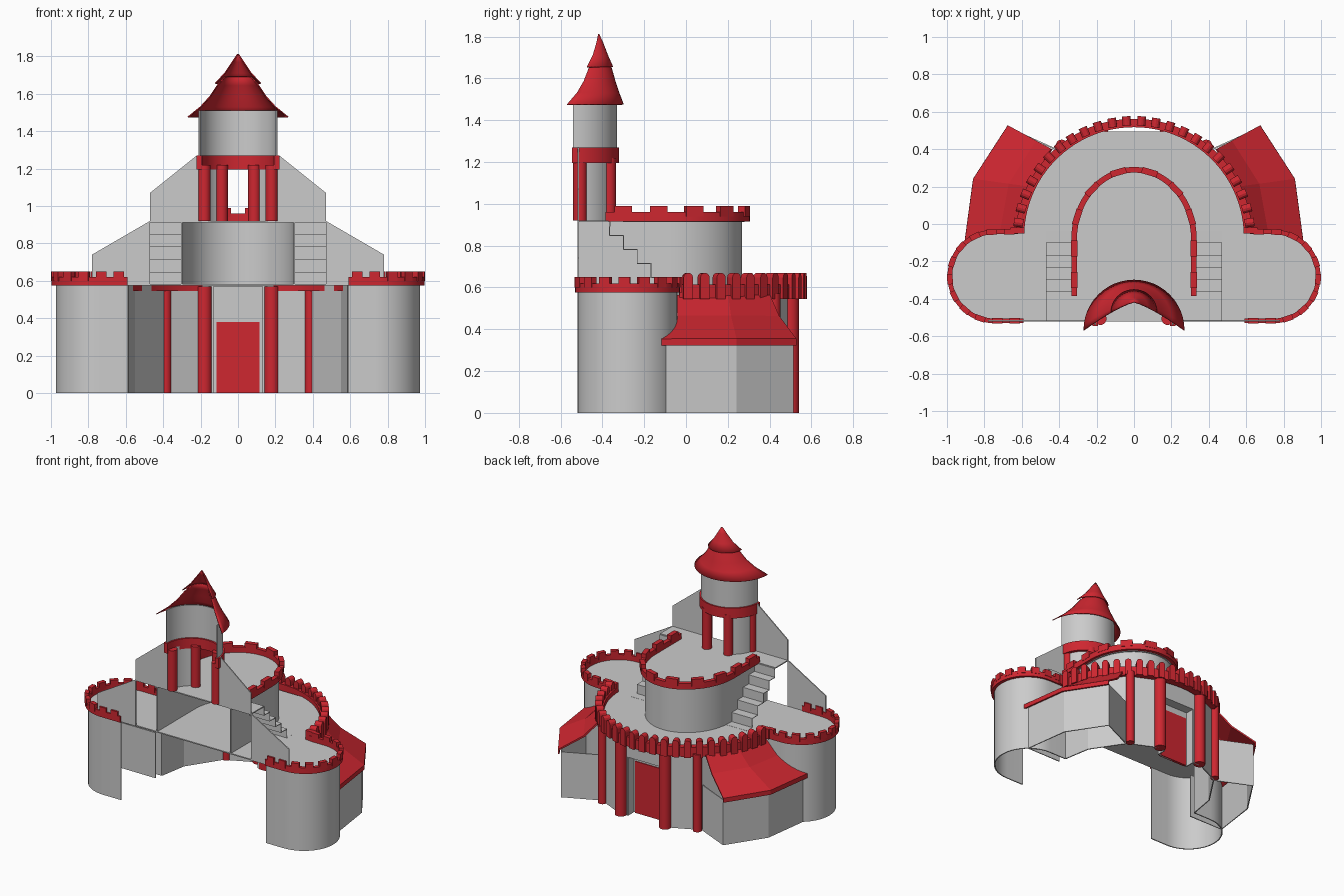
import bpy, bmesh, math
from mathutils import Vector

if "Cube" in bpy.data.objects:
    bpy.data.objects.remove(bpy.data.objects["Cube"])

red = bpy.data.materials.new("red")
red.diffuse_color = (0.62, 0.02, 0.03, 1)
red.use_nodes = True
red.node_tree.nodes["Principled BSDF"].inputs["Base Color"].default_value = red.diffuse_color


def make(name, verts, faces, mat=None, mirror=False, smooth=True, thick=0):
    me = bpy.data.meshes.new(name)
    me.from_pydata([tuple(v) for v in verts], [], faces)
    bm = bmesh.new()
    bm.from_mesh(me)
    bmesh.ops.recalc_face_normals(bm, faces=bm.faces)
    bm.to_mesh(me)
    bm.free()
    ob = bpy.data.objects.new(name, me)
    bpy.context.collection.objects.link(ob)
    if mat:
        me.materials.append(mat)
    if thick:
        m = ob.modifiers.new("thickness", 'SOLIDIFY')
        m.thickness, m.offset = thick, 0
    if mirror:
        ob.modifiers.new("mirror", 'MIRROR').use_clip = False
    if smooth:
        bpy.ops.object.select_all(action='DESELECT')
        bpy.context.view_layer.objects.active = ob
        ob.select_set(True)
        bpy.ops.object.shade_smooth_by_angle(angle=math.radians(30))
    return ob


def arc(cx, cy, rx, ry, a0, a1, n):
    return [(cx + rx * math.cos(math.radians(a0 + (a1 - a0) * i / n)),
             cy + ry * math.sin(math.radians(a0 + (a1 - a0) * i / n))) for i in range(n + 1)]


def normals(path):
    out = []
    for i in range(len(path)):
        a, b = Vector(path[max(i - 1, 0)]), Vector(path[min(i + 1, len(path) - 1)])
        d = (b - a).normalized()
        out.append(Vector((d.y, -d.x)))
    return out


def wall(name, path, z0, z1, t=0.008, **kw):
    """Wall of thickness t that follows a plan path."""
    v, f = [], []
    for p, n in zip(path, normals(path)):
        for s, z in ((-1, z0), (1, z0), (1, z1), (-1, z1)):
            q = Vector(p) + n * (s * t / 2)
            v.append((q.x, q.y, z))
    for i in range(len(path) - 1):
        a = 4 * i
        f += [(a + k, a + (k + 1) % 4, a + 4 + (k + 1) % 4, a + 4 + k) for k in range(4)]
    e = 4 * len(path) - 4
    f += [(0, 1, 2, 3), (e, e + 1, e + 2, e + 3)]
    return make(name, v, f, **kw)


def prism(name, pts3, shift, **kw):
    """Flat outline pushed along a vector."""
    n, s = len(pts3), Vector(shift)
    v = [Vector(p) for p in pts3] + [Vector(p) + s for p in pts3]
    f = [tuple(range(n)), tuple(range(n, 2 * n))]
    f += [(i, (i + 1) % n, n + (i + 1) % n, n + i) for i in range(n)]
    return make(name, v, f, **kw)


def merlons(name, path, count, width, depth, z0, z1, out=0, rounded=False, mirror=False):
    """Evenly spaced battlement blocks along a path."""
    P = [Vector(p) for p in path]
    L = [(b - a).length for a, b in zip(P, P[1:])]
    v, f = [], []
    r = width / 2
    prof = [(-r, z0), (r, z0)]
    prof += arc(0, z1 - r, r, r, 0, 180, 6) if rounded else [(r, z1), (-r, z1)]
    for k in range(count):
        d, i = sum(L) * (k + 0.5) / count, 0
        while d > L[i]:
            d -= L[i]
            i += 1
        t = (P[i + 1] - P[i]).normalized()
        n = Vector((t.y, -t.x))
        c, b, m = P[i] + t * d + n * out, len(v), len(prof)
        for s in (-1, 1):
            for u, z in prof:
                q = c + t * u + n * (s * depth / 2)
                v.append((q.x, q.y, z))
        f += [tuple(range(b, b + m)), tuple(range(b + m, b + 2 * m))]
        f += [(b + j, b + (j + 1) % m, b + m + (j + 1) % m, b + m + j) for j in range(m)]
    return make(name, v, f, mat=red, mirror=mirror, smooth=False)


def column(name, x, y, r, z0, z1):
    prism(name, [(p[0], p[1], z0) for p in arc(x, y, r, r, 0, 360, 20)[:-1]],
          (0, 0, z1 - z0), mat=red, mirror=True)


# Round side bastions, open to the inside
bastion = [(0.59, -0.515)] + arc(0.735, -0.28, 0.235, 0.235, -90, 90, 24) + [(0.59, -0.045)]
wall("bastion_wall", bastion, 0, 0.58, mirror=True)
rim = [(0.59, -0.518)] + arc(0.745, -0.28, 0.24, 0.238, -90, 90, 24) + [(0.62, -0.042)]
wall("bastion_parapet", rim, 0.575, 0.62, 0.025, mat=red, mirror=True)
merlons("bastion_merlons", rim, 11, 0.055, 0.03, 0.6, 0.65, mirror=True)

# Back wall of the main hall
back = [(0.59, -0.045), (0.555, 0.16), (0.395, 0.40), (0.2, 0.49), (0.13, 0.49)]
wall("hall_wall", back, 0, 0.58, mirror=True, smooth=False)
wall("wall_over_door", [(0.13, 0.49), (-0.13, 0.49)], 0.43, 0.58, smooth=False)

# Recessed back door
wall("door_jamb", [(0.13, 0.49), (0.13, 0.42)], 0, 0.57, mirror=True, smooth=False)
wall("door_alcove_back", [(0.13, 0.42), (-0.13, 0.42)], 0, 0.57, smooth=False)
wall("door", [(0.115, 0.42), (-0.115, 0.42)], 0, 0.38, 0.02, mat=red, smooth=False)
prism("door_lintel", [(-0.13, 0.42, 0.43), (0.13, 0.42, 0.43), (0.13, 0.49, 0.43), (-0.13, 0.49, 0.43)],
      (0, 0, 0.008), smooth=False)
column("inner_hall_column", 0.18, 0.50, 0.041, 0, 0.57)
column("outer_hall_column", 0.387, 0.42, 0.031, 0, 0.57)

# Terrace floor over hall and bastions
half = bastion + back[1:-1]
outline = half + [(-x, y) for x, y in reversed(half)]
prism("terrace_floor", [(x, y, 0.574) for x, y in outline], (0, 0, 0.008), smooth=False)

# Main parapet with round-topped merlons
ring = arc(0, -0.07, 0.61, 0.61, 3.5, 176.5, 48)
wall("main_parapet", ring, 0.545, 0.615, 0.045, mat=red)
merlons("main_merlons", ring, 24, 0.046, 0.05, 0.545, 0.67, out=0.012, rounded=True)
wall("parapet_return", [(0.585, -0.035), (0.66, -0.035)], 0.575, 0.65, 0.03, mat=red, mirror=True, smooth=False)

# Lean-to side wings with sloping roofs
wall("wing_wall", [(0.60, -0.1), (0.885, -0.1), (0.838, 0.24), (0.66, 0.51), (0.42, 0.40)], 0, 0.335,
     mirror=True, smooth=False)
top = [(0.62, -0.05), (0.565, 0.20), (0.44, 0.40)]
low = [(0.905, -0.13), (0.855, 0.24), (0.67, 0.525)]
rv, rf = [], []
for t, z in ((0, 0.56), (0.35, 0.46), (1, 0.352), (1, 0.322)):
    rv += [(a[0] + (b[0] - a[0]) * t, a[1] + (b[1] - a[1]) * t, z) for a, b in zip(top, low)]
for r in range(3):
    rf += [(3 * r + c, 3 * r + c + 1, 3 * r + c + 4, 3 * r + c + 3) for c in range(2)]
make("wing_roof", rv, rf, mat=red, mirror=True, smooth=False, thick=0.012)

# Upper keep, open at the front
keep = [(0.30, -0.515)] + arc(0, -0.08, 0.30, 0.345, 0, 180, 32) + [(-0.30, -0.515)]
wall("keep_wall", keep, 0.58, 0.92)
deck = [(0.47, -0.52), (0.47, -0.37), (0.31, -0.37)] + arc(0, -0.08, 0.315, 0.36, 0, 180, 32) \
    + [(-0.31, -0.37), (-0.47, -0.37), (-0.47, -0.52)]
prism("keep_deck", [(x, y, 0.912) for x, y in deck], (0, 0, 0.008), smooth=False)
krim = [(0.32, -0.385)] + arc(0, -0.08, 0.32, 0.37, 0, 180, 32) + [(-0.32, -0.385)]
wall("keep_parapet", krim, 0.915, 0.96, 0.03, mat=red)
merlons("keep_merlons", krim, 10, 0.085, 0.034, 0.94, 0.99)

# Side stairs from deck down to terrace
sv, n = [], 5
for i in range(n + 1):
    y, z = -0.365 + 0.066 * i, 0.916 - 0.0672 * i
    sv += [(0.30, y, z), (0.47, y, z)]
    if i < n:
        sv += [(0.30, y, z - 0.0672), (0.47, y, z - 0.0672)]
make("stairs", sv, [(2 * k, 2 * k + 1, 2 * k + 3, 2 * k + 2) for k in range(len(sv) // 2 - 1)],
     mirror=True, smooth=False, thick=0.006)

# Stepped front gable panels
for name, pts in (("lower_gable", [(0.47, 0.58), (0.78, 0.58), (0.78, 0.74), (0.47, 0.92)]),
                  ("upper_gable", [(0.20, 0.915), (0.47, 0.915), (0.47, 1.07), (0.22, 1.27), (0.20, 1.27)])):
    prism(name, [(x, -0.52, z) for x, z in pts], (0, 0.008, 0), mirror=True, smooth=False)

# Half-round turret on columns
column("front_turret_column", 0.18, -0.507, 0.033, 0.92, 1.22)
column("back_turret_column", 0.087, -0.368, 0.033, 0.92, 1.22)
wall("turret_screen", arc(0, -0.54, 0.195, 0.195, 15, 60, 8), 0.92, 1.22, mirror=True)
wall("turret_ring", arc(0, -0.545, 0.208, 0.21, 0, 180, 32), 1.195, 1.27, 0.03, mat=red)
wall("turret_wall", arc(0, -0.54, 0.207, 0.207, 0, 180, 32), 1.26, 1.51)

# Flared half-cone roofs
def half_cone(name, prof):
    v, f, m = [], [], 24
    for w, z in prof:
        cy = -0.42 - 0.15 * (w / 0.27) ** 1.3
        v += [(x, y, z) for x, y in arc(0, cy, w, w, 0, 180, m)]
    for r in range(len(prof) - 1):
        a = r * (m + 1)
        f += [(a + k, a + k + 1, a + m + 2 + k, a + m + 1 + k) for k in range(m)]
    make(name, v, f, mat=red, thick=0.006)


half_cone("turret_roof", [(0.07, 1.69), (0.11, 1.645), (0.15, 1.585), (0.20, 1.53), (0.268, 1.475)])
half_cone("turret_roof_cap", [(0.003, 1.81), (0.03, 1.77), (0.07, 1.71), (0.122, 1.655)])
